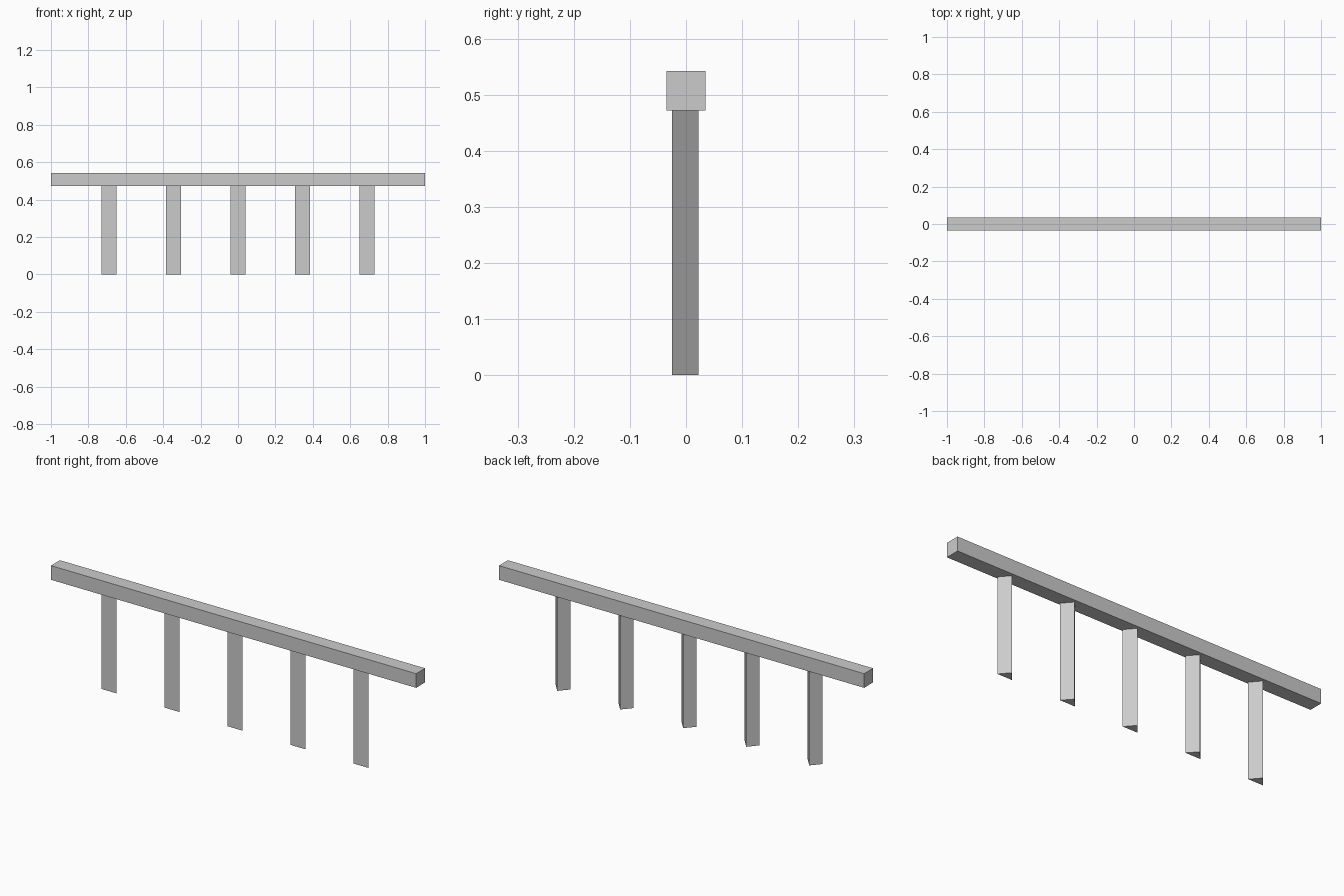
import bpy
import bmesh

if "Cube" in bpy.data.objects:
    bpy.data.objects.remove(bpy.data.objects["Cube"])

RAIL_BOTTOM, RAIL_TOP = 0.472, 0.542


def prism(name, profile, height, location):
    """Extrude a flat xy profile upwards into a closed solid."""
    bm = bmesh.new()
    base = bm.faces.new([bm.verts.new((x, y, 0)) for x, y in profile])
    top = bmesh.ops.extrude_face_region(bm, geom=[base], use_keep_orig=True)
    verts = [v for v in top["geom"] if isinstance(v, bmesh.types.BMVert)]
    bmesh.ops.translate(bm, verts=verts, vec=(0, 0, height))
    bmesh.ops.recalc_face_normals(bm, faces=bm.faces)
    mesh = bpy.data.meshes.new(name)
    bm.to_mesh(mesh)
    bm.free()
    obj = bpy.data.objects.new(name, mesh)
    obj.location = location
    bpy.context.collection.objects.link(obj)
    return obj


# Long square top rail
prism("top_rail", [(-1, -0.035), (1, -0.035), (1, 0.035), (-1, 0.035)],
      RAIL_TOP - RAIL_BOTTOM, (0, 0, RAIL_BOTTOM))

# Five triangular posts, flat side to the front
post_profile = [(-0.041, -0.025), (0.041, -0.025), (0, 0.022)]
for i in range(5):
    prism(f"post_{i + 1}", post_profile, RAIL_BOTTOM, ((i - 2) * 0.345, 0, 0))
